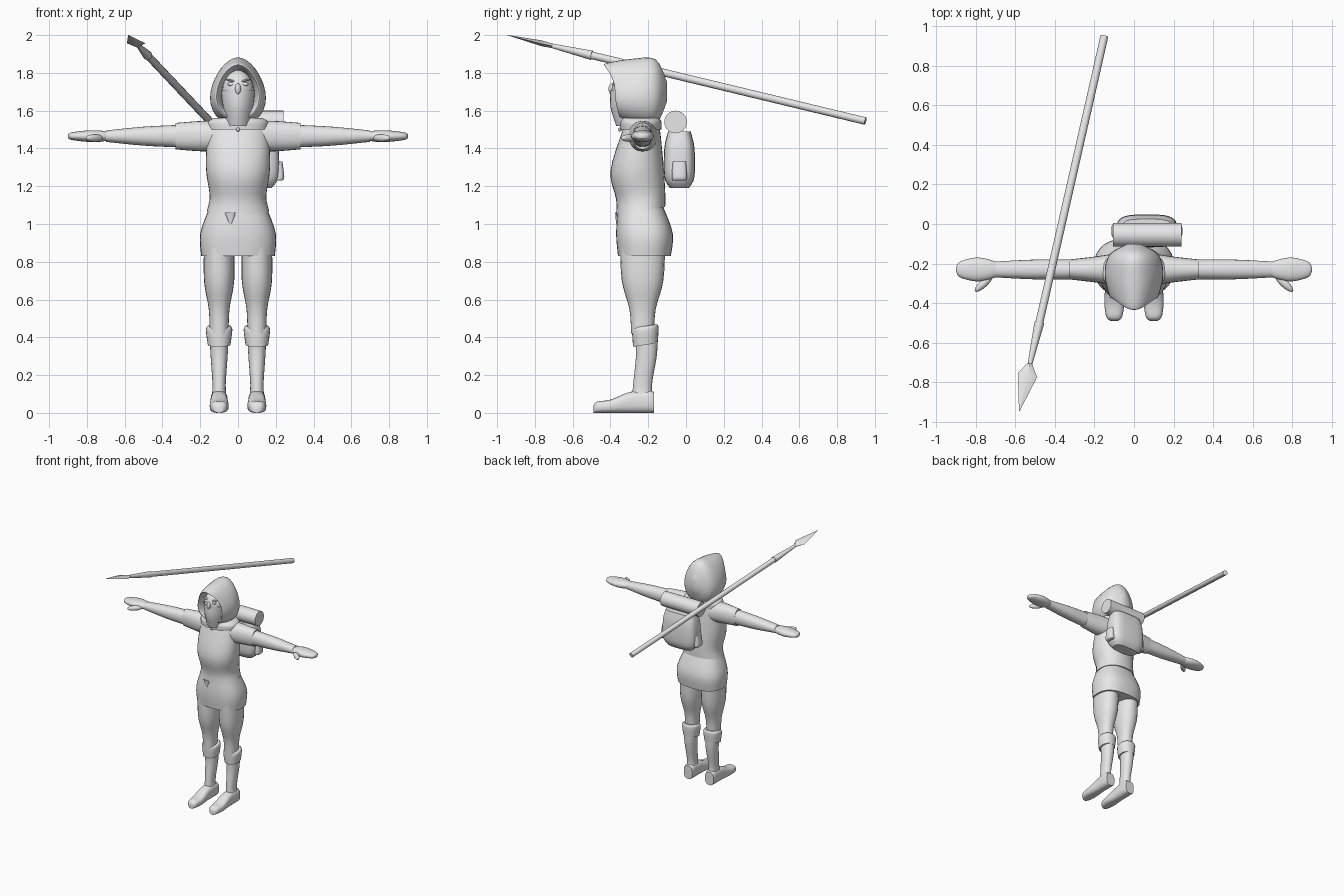
import bpy, bmesh, math
from mathutils import Matrix, Vector

if "Cube" in bpy.data.objects:
    bpy.data.objects.remove(bpy.data.objects["Cube"], do_unlink=True)

GREY = (.8, .8, .8, 1)
grey = bpy.data.materials.new("plain grey")
grey.use_nodes = True
grey.diffuse_color = GREY
grey.node_tree.nodes["Principled BSDF"].inputs["Base Color"].default_value = GREY

# Shared body lines
body_depth = -.24
arm_depth = -.23
arm_height = 1.465
leg_side = .1
leg_depth = -.23
pack_side = .065
pack_depth = -.035
head_height = 1.7


def finish(name, bm, mirror=False):
    """Turn a mesh into a smooth-shaded object, mirrored across the body if asked."""
    bmesh.ops.recalc_face_normals(bm, faces=bm.faces)
    mesh = bpy.data.meshes.new(name)
    bm.to_mesh(mesh)
    bm.free()
    mesh.materials.append(grey)
    obj = bpy.data.objects.new(name, mesh)
    bpy.context.collection.objects.link(obj)
    bpy.ops.object.select_all(action="DESELECT")
    obj.select_set(True)
    bpy.context.view_layer.objects.active = obj
    bpy.ops.object.shade_smooth_by_angle(angle=math.radians(45))
    if mirror:
        obj.modifiers.new("Mirror", "MIRROR").use_mirror_merge = False
    return obj


def smooth_rings(rings, steps):
    """Catmull-Rom interpolation between neighbouring rings."""
    rings = [Vector((*ring, 0)[:4]) for ring in rings]
    padded = [rings[0], *rings, rings[-1]]
    result = []
    for before, here, following, after in zip(padded, rings, rings[1:], padded[3:]):
        for step in range(steps):
            t = step / steps
            linear = following - before
            square = 2 * before - 5 * here + 4 * following - after
            cubic = 3 * (here - following) + after - before
            result.append(here + (linear + (square + cubic * t) * t) * t / 2)
    return result + [rings[-1]]


def skin(loops):
    """Bridge loops of points and cap both ends."""
    bm = bmesh.new()
    rows = [[bm.verts.new(point) for point in loop] for loop in loops]
    for row, above in zip(rows, rows[1:]):
        for i in range(len(row)):
            bm.faces.new((row[i - 1], row[i], above[i], above[i - 1]))
    bm.faces.new(rows[0])
    bm.faces.new(rows[-1])
    return bm


def signed_power(value, exponent):
    return math.copysign(abs(value) ** exponent, value)


def loft(name, centre, rings, axis="z", sides=24, power=2.2, steps=4,
         tilt=0, grounded=False, mirror=False):
    """Rings are (position, radius across, radius deep or high, optional shift)."""
    loops = []
    for position, radius_u, radius_v, shift in smooth_rings(rings, steps):
        loop = []
        for i in range(sides):
            angle = math.tau * i / sides
            du = signed_power(math.cos(angle), 2 / power) * radius_u
            dv = signed_power(math.sin(angle), 2 / power) * radius_v
            u = centre[0] + du
            v = centre[1] + shift + dv + (radius_v if grounded else 0)
            along = position + tilt * dv
            loop.append({"z": (u, v, along), "x": (along, u, v), "y": (u, along, v)}[axis])
        loops.append(loop)
    return finish(name, skin(loops), mirror)


def blob(name, centre, size, mirror=False, turn=0, axis="Z"):
    """Stretched and turned ball."""
    bm = bmesh.new()
    bmesh.ops.create_uvsphere(bm, u_segments=20, v_segments=12, radius=1)
    placing = Matrix.Translation(centre) @ Matrix.Rotation(turn, 4, axis)
    bmesh.ops.transform(bm, matrix=placing @ Matrix.Diagonal((*size, 1)), verts=bm.verts)
    finish(name, bm, mirror)


# Clothing on the trunk
trunk = (0, body_depth)
loft("tunic", trunk, [(1.07, .165, .13), (1.15, .15, .13), (1.3, .17, .14, -.02),
                      (1.5, .16, .1), (1.55, .12, .08)], tilt=.15, sides=32)
loft("shorts", trunk, [(.83, .195, .14, .02), (.95, .2, .15, .02), (1.09, .15, .12)],
     power=2.5, sides=32)
loft("collar", trunk, [(1.5, .16, .11), (1.54, .16, .11), (1.56, .13, .1)], sides=32)
loft("belt_tip", (-.04, -.365), [(1, .005, .005), (1.06, .03, .01)], sides=8, steps=1)
blob("collar_button", (0, -.35, 1.5), (.01, .01, .01))

# Arms, each with a wide upper sleeve over a narrow lower one
arm = (arm_depth, arm_height)
loft("upper_sleeves", arm, [(.1, .08, .08), (.2, .065, .08), (.33, .05, .07)],
     axis="x", mirror=True)
loft("lower_sleeves", arm, [(.3, .05, .06), (.5, .05, .05), (.7, .04, .03)],
     axis="x", mirror=True)
loft("hands", arm, [(.68, .03, .02), (.73, .05, .03), (.8, .06, .03), (.88, .04, .02),
                    (.9, .01, .01)], axis="x", mirror=True)
blob("thumbs", (.76, -.3, 1.455), (.06, .02, .02), mirror=True, turn=-.75)

# Legs and boots
leg = (leg_side, leg_depth)
loft("trousers", leg, [(.9, .08, .12), (.7, .08, .11), (.55, .055, .07), (.42, .05, .06)],
     mirror=True)
loft("knee_cuffs", (leg_side, leg_depth + .015), [(.36, .06, .065), (.44, .07, .07), (.46, .06, .06)],
     tilt=.15, mirror=True)
loft("boot_shafts", leg, [(.4, .05, .06, .02), (.3, .045, .055, .02), (.15, .035, .05),
                          (.08, .04, .055)], mirror=True)
loft("boot_feet", (leg_side, 0), [(-.49, .02, .02), (-.47, .04, .03), (-.4, .05, .035),
                                  (-.3, .045, .055), (-.2, .045, .06), (-.17, .04, .055)],
     axis="y", power=2.7, grounded=True, mirror=True)

# Hood: egg-shaped outlines from the inside, round the rim, to the back
hood_loops = []
hood_rings = [(-.3, .08, .11), (-.41, .1, .13), (-.425, .12, .15), (-.28, .145, .175),
              (-.16, .125, .17), (-.1, .03, .05)]
for y, width, height, _ in smooth_rings(hood_rings, 5):
    sweep = max(0, -.2 - y) / 4
    loop = []
    for i in range(32):
        angle = math.tau * i / 32
        side, up = math.sin(angle), math.cos(angle)
        setback = sweep * (side ** 2 + 1.5 * min(0, up) ** 2)
        loop.append((width * side * (1 - .2 * up), y + setback, head_height + height * up))
    hood_loops.append(loop)
finish("hood", skin(hood_loops))

# Face and mask inside the hood
blob("face", (0, -.3, head_height), (.085, .095, .12))
loft("mask", (0, -.31), [(1.52, .06, .06), (1.62, .08, .09), (1.71, .09, .09)], power=1.8)
blob("nose", (0, -.395, 1.715), (.015, .015, .03))
blob("eyes", (.035, -.375, 1.74), (.02, .01, .01), mirror=True)
blob("brows", (.04, -.375, 1.76), (.025, .01, .005), mirror=True, turn=-.2, axis="Y")

# Pack worn to one side, with pockets and a rolled blanket on top
loft("backpack", (pack_side, pack_depth), [(1.19, .11, .05), (1.25, .15, .08), (1.4, .15, .08),
                                           (1.49, .13, .06)], power=3.5, sides=32)
for direction in (-1, 1):
    loft("side_pocket", (pack_side + direction * .15, pack_depth),
         [(1.23, .02, .035), (1.25, .03, .04), (1.33, .02, .035)], power=3)
loft("blanket_roll", (-.055, 1.54), [(-.105, .06, .06), (.24, .06, .06)],
     axis="x", power=2, steps=1)

# Spear: shaft, socket and flat blade along one line
tail, tip = Vector((-.15, .95, 1.545)), Vector((-.58, -.945, 2))
ahead = (tip - tail).normalized()
across = ahead.cross(Vector((0, 0, 1))).normalized()
frame = Matrix((across, across.cross(ahead), ahead)).transposed().to_4x4()
frame.translation = tail
length = (tip - tail).length
shaft_end, blade_start = length - .47, length - .25
spear_parts = {
    "spear_shaft": (16, [(0, .02, .02), (shaft_end, .02, .02)]),
    "spear_socket": (16, [(shaft_end, .025, .025), (blade_start, .012, .012)]),
    "spear_blade": (4, [(blade_start, .012, .012), (length - .19, .05, .015), (length, .002, .001)]),
}
for name, (sides, rings) in spear_parts.items():
    part = loft(name, (0, 0), rings, sides=sides, power=2, steps=1)
    part.matrix_world = frame
